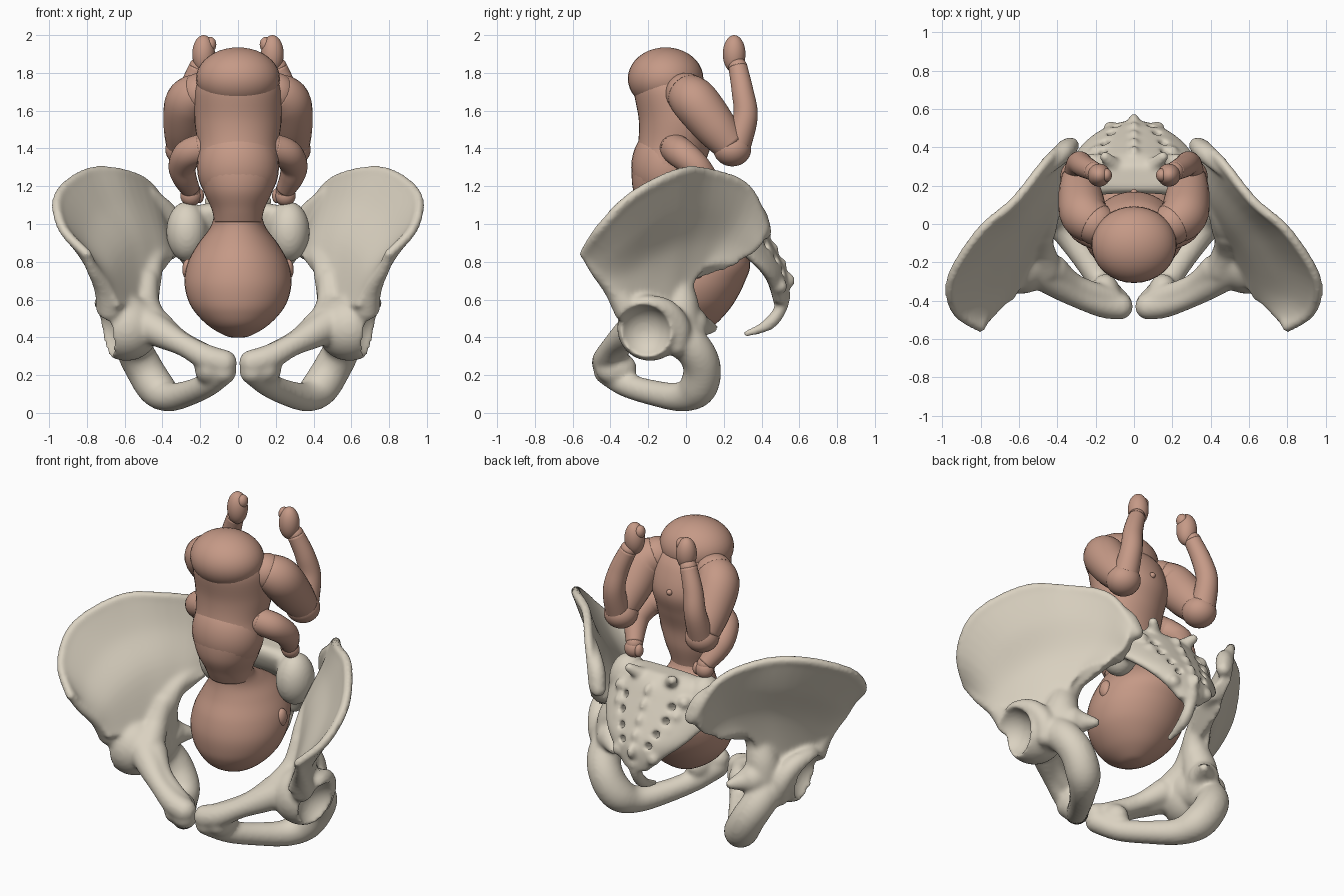
import bpy, bmesh
from math import pi, cos, sin
from mathutils import Vector, Matrix

if "Cube" in bpy.data.objects:
    bpy.data.objects.remove(bpy.data.objects["Cube"])


def material(name, color):
    mat = bpy.data.materials.new(name)
    mat.use_nodes = True
    mat.diffuse_color = (*color, 1)
    mat.node_tree.nodes["Principled BSDF"].inputs["Base Color"].default_value = (*color, 1)
    return mat


bone = material("bone ivory", (.7, .64, .53))
skin = material("warm skin", (.56, .32, .24))


def spline(points, steps=6):
    """Smooth curve through points of any dimension."""
    p = [Vector(q) for q in points]
    p = [p[0]] + p + [p[-1]]
    out = []
    for a, b, c, d in zip(p, p[1:], p[2:], p[3:]):
        for k in range(steps):
            t = k / steps
            out.append(b + (c - a) * (t / 2) + (a * 2 - b * 5 + c * 4 - d) * (t * t / 2)
                       + (b * 3 - a - c * 3 + d) * (t ** 3 / 2))
    return out + [p[-1]]


def loft(bm, rings):
    """Closed skin over a row of rings."""
    rows = [[bm.verts.new(v) for v in ring] for ring in rings]
    n = len(rows[0])
    for r, s in zip(rows, rows[1:]):
        for i in range(n):
            bm.faces.new((r[i], r[(i + 1) % n], s[(i + 1) % n], s[i]))
    bm.faces.new(rows[0][::-1])
    bm.faces.new(rows[-1])


def ball(bm, center, size):
    size = Vector(size) if isinstance(size, tuple) else Vector((size, size, size))
    bmesh.ops.create_uvsphere(bm, u_segments=32, v_segments=20, radius=1,
                              matrix=Matrix.Translation(center) @ Matrix.Diagonal(size.to_4d()))


def tube(bm, points, sides=24):
    """Round-ended limb through (x, y, z, radius) points."""
    path = spline(points)
    rings, quat, last = [], None, None
    for i, p in enumerate(path):
        t = (path[min(i + 1, len(path) - 1)] - path[max(i - 1, 0)]).to_3d().normalized()
        quat = last.rotation_difference(t) @ quat if quat else t.to_track_quat('Z', 'Y')
        last = t
        rings.append([p.to_3d() + quat @ Vector((cos(a), sin(a), 0)) * p.w
                      for a in (2 * pi * k / sides for k in range(sides))])
    loft(bm, rings)
    for p in (path[0], path[-1]):
        ball(bm, p.to_3d(), p.w)


def stack(bm, levels, bend=0, sides=40):
    """Upright body from (z, y centre, half width, half depth) levels."""
    loft(bm, [[(w * cos(a), y + d * sin(a) - bend * (w * cos(a)) ** 2, z)
               for a in (2 * pi * k / sides for k in range(sides))]
              for z, y, w, d in spline(levels)])


def blade(bm, rows, thin, thick):
    """Curved plate through rows of points, thicker towards the last row."""
    columns = [spline(c) for c in zip(*rows)]
    grid = [spline(r, 4) for r in zip(*columns)]
    last, end = len(grid) - 1, len(grid[0]) - 1
    rings = []
    for i, row in enumerate(grid):
        half = thin + (thick - thin) * (i / last) ** 2
        front, back = [], []
        for j, p in enumerate(row):
            du = grid[min(i + 1, last)][j] - grid[max(i - 1, 0)][j]
            dv = row[min(j + 1, end)] - row[max(j - 1, 0)]
            n = du.cross(dv).normalized() * half
            front.append(p + n)
            back.append(p - n)
        rings.append(front + back[::-1])
    loft(bm, rings)


def finish(name, bm, mat, mirror=False, fuse=0, cutter=None):
    bmesh.ops.recalc_face_normals(bm, faces=bm.faces[:])
    mesh = bpy.data.meshes.new(name)
    bm.to_mesh(mesh)
    bm.free()
    mesh.materials.append(mat)
    for poly in mesh.polygons:
        poly.use_smooth = True
    obj = bpy.data.objects.new(name, mesh)
    bpy.context.collection.objects.link(obj)

    def remesh():
        mod = obj.modifiers.new("fuse", 'REMESH')
        mod.mode, mod.voxel_size, mod.use_smooth_shade = 'VOXEL', fuse, True

    if fuse:
        remesh()
        mod = obj.modifiers.new("hollows", 'BOOLEAN')
        mod.object, mod.operation = cutter, 'DIFFERENCE'
        remesh()
        mod = obj.modifiers.new("soften", 'SMOOTH')
        mod.factor, mod.iterations = .5, 8
    if mirror:
        obj.modifiers.new("mirror", 'MIRROR').use_mirror_merge = False
    return obj


def hidden(cutter):
    cutter.hide_render = cutter.hide_viewport = True
    return cutter


# Hip bones: flared blade, crest, front edge, socket, pubic and sitting branches
bm = bmesh.new()
ball(bm, (.76, -.225, .42), .15)
socket = hidden(finish("socket_cutter", bm, bone))

crest = [(.80, -.54, .84), (.93, -.45, .98), (.95, -.28, 1.15), (.80, -.04, 1.27),
         (.62, .12, 1.27), (.46, .32, 1.19), (.36, .42, .98)]
upper = [(.77, -.5, .77), (.83, -.38, .88), (.81, -.22, 1), (.72, -.06, 1.08),
         (.57, .1, 1.1), (.43, .27, 1.04), (.36, .4, .9)]
lower = [(.73, -.43, .68), (.71, -.33, .74), (.67, -.21, .82), (.6, -.08, .88),
         (.51, .04, .9), (.42, .18, .91), (.35, .34, .85)]
base = [(.69, -.37, .56), (.65, -.31, .55), (.61, -.23, .56), (.56, -.13, .6),
        (.5, -.04, .66), (.44, .08, .79), (.37, .25, .82)]
bm = bmesh.new()
blade(bm, [crest, upper, lower, base], .024, .07)
tube(bm, [(*p, .027) for p in crest])
tube(bm, [(.8, -.53, .84, .028), (.77, -.48, .76, .033), (.71, -.39, .66, .05), (.68, -.31, .55, .075)])
tube(bm, [(.33, .41, .96, .045), (.37, .37, 1.06, .05), (.46, .28, 1.16, .03)])
tube(bm, [(.36, .28, .86, .05), (.43, .08, .82, .05), (.48, -.03, .7, .075), (.52, -.03, .56, .1),
          (.53, -.02, .42, .1)])
tube(bm, [(.48, -.06, .7, .06), (.49, -.13, .58, .075), (.46, -.23, .49, .085)])
ball(bm, (.59, -.19, .45), .175)
tube(bm, [(.69, -.28, .55, .06), (.71, -.2, .57, .055), (.68, -.1, .54, .06), (.64, -.04, .45, .065),
          (.62, -.05, .36, .06)])
tube(bm, [(.075, -.43, .265, .07), (.16, -.42, .29, .07), (.28, -.385, .355, .06),
          (.4, -.31, .42, .08), (.54, -.2, .5, .11)])
tube(bm, [(.12, -.39, .28, .06), (.3, -.32, .38, .055), (.42, -.24, .46, .08)])
ball(bm, (.15, -.37, .235), (.08, .11, .09))
tube(bm, [(.54, -.12, .46, .12), (.55, .03, .35, .1), (.5, .085, .24, .1), (.43, .06, .13, .1),
          (.36, -.03, .085, .078), (.26, -.17, .105, .068), (.16, -.32, .15, .065),
          (.078, -.42, .22, .07)])
tube(bm, [(.5, .03, .47, .09), (.41, .14, .45, .03)])
finish("hip_bones", bm, bone, mirror=True, fuse=.012, cutter=socket)

# Sacrum with nerve openings, ridges and tailbone
bm = bmesh.new()
for x, z in [(.16, .97), (.15, .88), (.12, .79), (.09, .71)]:
    for side in (-x, x):
        tube(bm, [(side, .1, z - .1, .022), (side, .7, z + .1, .022)], 12)
openings = hidden(finish("opening_cutter", bm, bone))

bm = bmesh.new()
stack(bm, [(1.11, .24, .17, .06), (1.06, .26, .33, .1), (.96, .31, .37, .11), (.86, .39, .35, .085),
           (.76, .46, .27, .065), (.67, .49, .17, .05), (.58, .5, .08, .035)], bend=.8)
tube(bm, [(0, .51, .62, .045), (0, .5, .55, .035), (0, .45, .48, .035), (0, .38, .44, .025),
          (0, .32, .42, .018)])
for side in (-1, 1):
    ball(bm, (side * .27, .19, .96), (.11, .12, .16))
    tube(bm, [(side * .1, .3, 1.07, .045), (side * .15, .35, 1.12, .03)], 12)
    for k in range(5):
        ball(bm, (side * (.22 - k * .025), .33 + k * .042, .99 - k * .08), .04)
for k in range(5):
    ball(bm, (0, .36 + k * .042, 1.02 - k * .08), (.03, .05, .05))
finish("sacrum_and_tailbone", bm, bone, fuse=.011, cutter=openings)

# Head, pointing down
bm = bmesh.new()
stack(bm, [(.398, -.02, .02, .02), (.41, -.02, .07, .08), (.46, -.025, .155, .17), (.53, -.015, .225, .23),
           (.6, .0, .265, .265), (.69, .02, .283, .29), (.79, .045, .268, .295), (.89, .04, .215, .25),
           (.97, -.01, .155, .18), (1.03, -.06, .13, .13), (1.1, -.09, .13, .13)])
finish("head", bm, skin)

# Ears
bm = bmesh.new()
ball(bm, (.265, .06, .76), (.03, .04, .055))
finish("ears", bm, skin, mirror=True)

# Torso, chest, hips and navel
bm = bmesh.new()
stack(bm, [(1.01, -.08, .125, .12), (1.08, -.09, .14, .145), (1.18, -.1, .185, .18), (1.3, -.095, .215, .19),
           (1.42, -.06, .215, .195), (1.55, -.04, .23, .21), (1.7, -.075, .228, .2), (1.78, -.1, .2, .16)])
finish("torso", bm, skin)
bm = bmesh.new()
ball(bm, (0, -.1, 1.3), (.217, .19, .23))
finish("chest", bm, skin)
bm = bmesh.new()
ball(bm, (0, -.108, 1.77), (.222, .2, .165))
finish("buttocks", bm, skin)
bm = bmesh.new()
ball(bm, (0, .165, 1.57), .018)
finish("navel", bm, skin)

# Thighs, knees, shins and feet
bm = bmesh.new()
tube(bm, [(.2, .0, 1.69, .11), (.26, .05, 1.645, .125), (.28, .15, 1.52, .115), (.29, .24, 1.41, .09)])
finish("thighs", bm, skin, mirror=True)
bm = bmesh.new()
ball(bm, (.285, .245, 1.395), (.1, .1, .09))
finish("knees", bm, skin, mirror=True)
bm = bmesh.new()
tube(bm, [(.29, .27, 1.42, .075), (.285, .315, 1.57, .065), (.26, .3, 1.7, .058), (.21, .275, 1.83, .05)])
finish("shins", bm, skin, mirror=True)
bm = bmesh.new()
ball(bm, (.182, .255, 1.9), (.06, .06, .1))
ball(bm, (.145, .255, 1.95), (.03, .035, .04))
finish("feet", bm, skin, mirror=True)

# Bent arms and hands
bm = bmesh.new()
tube(bm, [(.18, -.06, 1.4, .08), (.26, -.02, 1.37, .08), (.295, .05, 1.31, .073), (.285, .1, 1.25, .065),
          (.25, .16, 1.18, .05)])
finish("arms", bm, skin, mirror=True)
bm = bmesh.new()
ball(bm, (.25, .17, 1.15), (.055, .05, .055))
ball(bm, (.205, .18, 1.15), (.025, .03, .04))
finish("hands", bm, skin, mirror=True)
